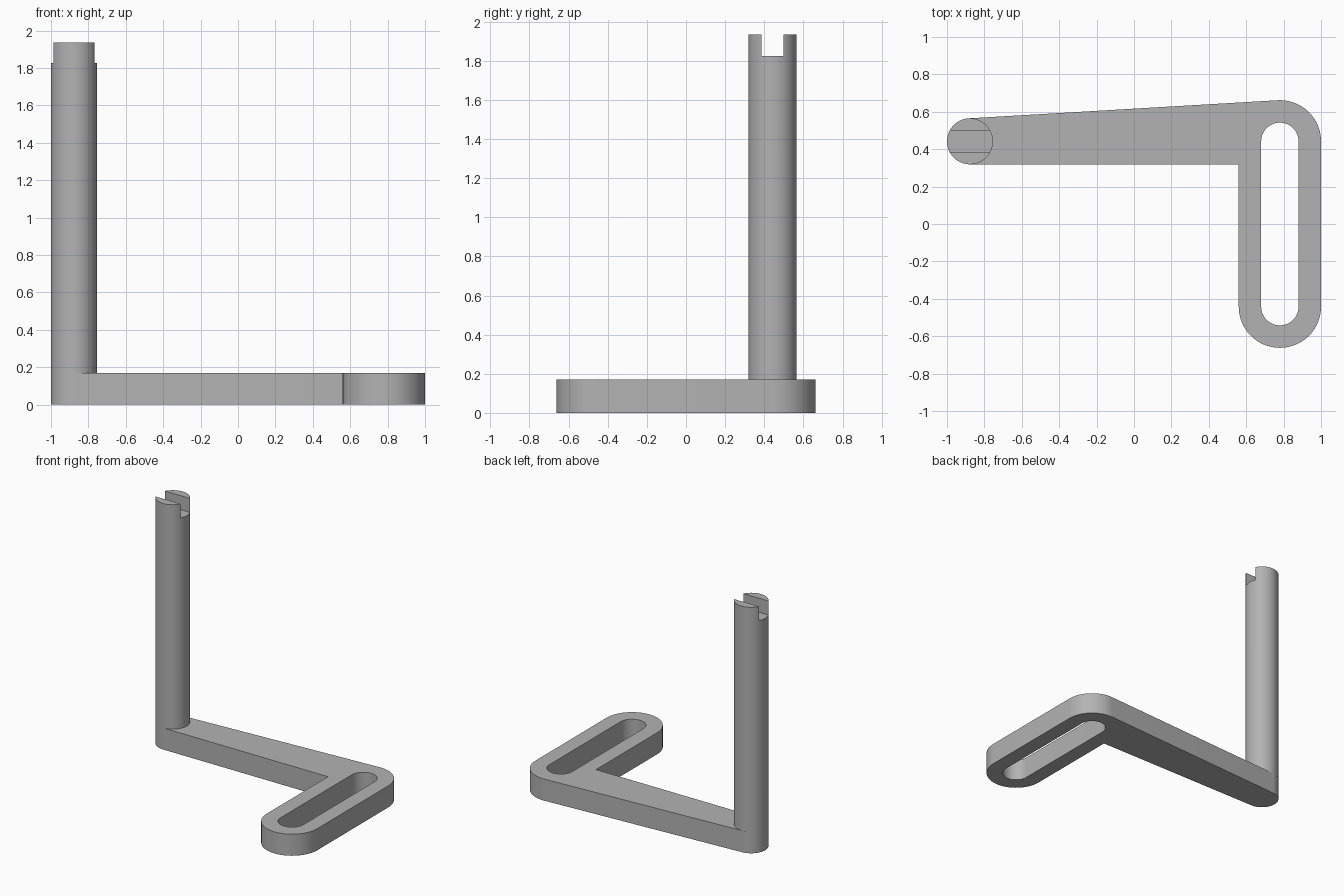
import bpy, bmesh, math

cube = bpy.data.objects.get("Cube")
if cube:
    bpy.data.objects.remove(cube, do_unlink=True)

grey = bpy.data.materials.new("plain grey")
grey.use_nodes = True
grey.diffuse_color = (0.45, 0.45, 0.45, 1)
grey.node_tree.nodes["Principled BSDF"].inputs["Base Color"].default_value = (0.45, 0.45, 0.45, 1)

POST_X, POST_Y, POST_R = -0.877, 0.442, 0.123
ARM_X, ARM_Y, ARM_R = 0.78, 0.442, 0.22
SLOT_R = 0.1
BASE_H, NOTCH_Z, TOP_Z = 0.17, 1.825, 1.935


def arc(cx, cy, r, start, end, steps=32):
    """Points along an arc, angles in degrees."""
    angles = [math.radians(start + (end - start) * i / steps) for i in range(steps + 1)]
    return [(cx + r * math.cos(a), cy + r * math.sin(a)) for a in angles]


def prism(name, loops, z0, z1):
    """Extrude an outline, with optional hole outlines, from z0 to z1."""
    bm = bmesh.new()
    for loop in loops:
        verts = [bm.verts.new((x, y, z0)) for x, y in loop]
        for i, v in enumerate(verts):
            bm.edges.new((v, verts[(i + 1) % len(verts)]))
    bmesh.ops.triangle_fill(bm, edges=bm.edges[:], use_beauty=True)
    ext = bmesh.ops.extrude_face_region(bm, geom=bm.faces[:], use_keep_orig=True)
    moved = [g for g in ext["geom"] if isinstance(g, bmesh.types.BMVert)]
    bmesh.ops.translate(bm, verts=moved, vec=(0, 0, z1 - z0))
    bmesh.ops.recalc_face_normals(bm, faces=bm.faces[:])
    mesh = bpy.data.meshes.new(name)
    bm.to_mesh(mesh)
    bm.free()
    mesh.materials.append(grey)
    obj = bpy.data.objects.new(name, mesh)
    bpy.context.collection.objects.link(obj)
    return obj


def activate(obj):
    bpy.ops.object.select_all(action="DESELECT")
    obj.select_set(True)
    bpy.context.view_layer.objects.active = obj


# Bent base: slotted arm, tapered bar and rounded end under the post
tangent = 90 + math.degrees(math.asin((ARM_R - POST_R) / (ARM_X - POST_X)))
outline = (arc(ARM_X, -ARM_Y, ARM_R, 180, 360)
           + arc(ARM_X, ARM_Y, ARM_R, 0, tangent)
           + arc(POST_X, POST_Y, POST_R, tangent, 270)
           + [(ARM_X - ARM_R, POST_Y - POST_R)])
slot = arc(ARM_X, -ARM_Y, SLOT_R, 180, 360) + arc(ARM_X, ARM_Y, SLOT_R, 0, 180)
base = prism("slotted_base", [outline, slot], 0, BASE_H)

# Upright round post
post = prism("post", [arc(POST_X, POST_Y, POST_R, 0, 360, 64)[:-1]], BASE_H, TOP_Z)

# Notch across the top of the post
w, h = 0.2, 0.057
notch = prism("notch_cutter", [[(POST_X + sx * w, POST_Y + sy * h)
              for sx, sy in ((-1, -1), (1, -1), (1, 1), (-1, 1))]], NOTCH_Z, TOP_Z + 0.1)
notch.hide_render = True
cut = post.modifiers.new("notch", "BOOLEAN")
cut.operation = "DIFFERENCE"
cut.solver = "EXACT"
cut.object = notch
activate(post)
bpy.ops.object.modifier_apply(modifier=cut.name)
bpy.data.objects.remove(notch, do_unlink=True)

# Smooth round walls, keep edges sharp
for obj in (base, post):
    activate(obj)
    bpy.ops.object.shade_smooth_by_angle(angle=math.radians(30))
